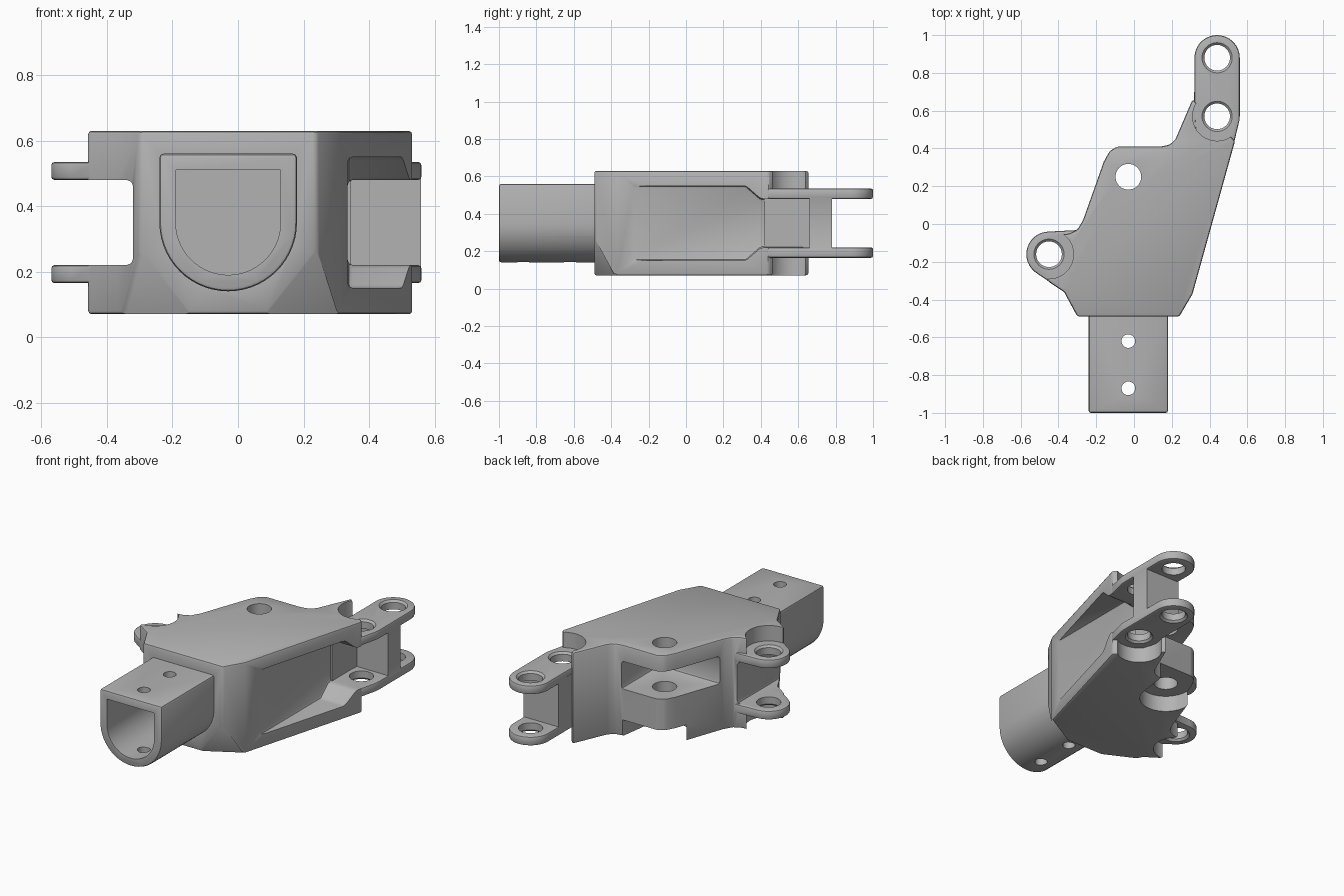
import bpy, bmesh, math
from mathutils import Vector, Matrix
from mathutils.geometry import convex_hull_2d

old = bpy.data.objects.get("Cube")
if old:
    bpy.data.objects.remove(old, do_unlink=True)

MID = 0.35          # height of the mid plane
GREY = (0.45, 0.45, 0.45, 1)
metal = bpy.data.materials.new("plain grey metal")
metal.diffuse_color = GREY
metal.use_nodes = True
metal.node_tree.nodes["Principled BSDF"].inputs["Base Color"].default_value = GREY


def finish(bm, name):
    bmesh.ops.recalc_face_normals(bm, faces=bm.faces)
    mesh = bpy.data.meshes.new(name)
    bm.to_mesh(mesh)
    bm.free()
    mesh.materials.append(metal)
    ob = bpy.data.objects.new(name, mesh)
    bpy.context.collection.objects.link(ob)
    return ob


def prism(name, pts, lo, hi, axis="z", soft=0.0):
    """Extrude a 2D outline along an axis, optionally rounding its edges."""
    place = {"z": lambda a, b, h: (a, b, h),
             "x": lambda a, b, h: (h, a, b),
             "y": lambda a, b, h: (a, h, b)}[axis]
    bm = bmesh.new()
    face = bm.faces.new([bm.verts.new(place(a, b, lo)) for a, b in pts])
    new = bmesh.ops.extrude_face_region(bm, geom=[face])["geom"]
    step = Vector(place(0, 0, hi - lo))
    bmesh.ops.translate(bm, vec=step, verts=[v for v in new if isinstance(v, bmesh.types.BMVert)])
    bmesh.ops.recalc_face_normals(bm, faces=bm.faces)
    if soft:
        edges = [e for e in bm.edges if e.calc_face_angle(0) > 0.5]
        bmesh.ops.bevel(bm, geom=edges, offset=soft, segments=2, profile=0.5,
                        affect="EDGES", clamp_overlap=True)
    return finish(bm, name)


def box(name, x, y, z, soft=0.0):
    return prism(name, [(x[0], y[0]), (x[1], y[0]), (x[1], y[1]), (x[0], y[1])], z[0], z[1], "z", soft)


def cone(name, c, r1, r2, lo, hi):
    bm = bmesh.new()
    bmesh.ops.create_cone(bm, cap_ends=True, segments=40, radius1=r1, radius2=r2, depth=hi - lo,
                          matrix=Matrix.Translation((c[0], c[1], (lo + hi) / 2)))
    return finish(bm, name)


def solid_hull(name, pts):
    bm = bmesh.new()
    for p in pts:
        bm.verts.new(p)
    bmesh.ops.convex_hull(bm, input=bm.verts)
    return finish(bm, name)


def arc(c, r, a, b, n):
    return [(c[0] + r * math.cos(math.radians(a + (b - a) * i / n)),
             c[1] + r * math.sin(math.radians(a + (b - a) * i / n))) for i in range(n + 1)]


def hull_outline(pts):
    return [pts[i] for i in convex_hull_2d([Vector(p) for p in pts])]


def combine(ob, other, op="DIFFERENCE"):
    mod = ob.modifiers.new("join", "BOOLEAN")
    mod.operation, mod.solver, mod.object = op, "EXACT", other
    bpy.context.view_layer.objects.active = ob
    bpy.ops.object.modifier_apply(modifier=mod.name)
    bpy.data.objects.remove(other, do_unlink=True)


def flip(z):
    return 2 * MID - z


BOSS, SIDE, REAR, INNER = (-0.03, 0.25), (-0.45, -0.16), (0.44, 0.88), (0.44, 0.57)

# Main block
back_edge = [(0.31, 0.66), (0.22, 0.45), (0.19, 0.42), (0.14, 0.41), (-0.09, 0.41), (-0.13, 0.385),
             (-0.16, 0.33), (-0.27, 0.02), (-0.30, -0.03), (-0.34, -0.05)]
outline = [(-0.30, -0.49), (0.24, -0.49), (0.31, -0.37), (0.535, 0.44)] + back_edge + \
          [(-0.42, -0.06), (-0.46, -0.30), (-0.37, -0.36)]
bracket = prism("bracket_body", outline, 0.07, 0.63, soft=0.012)

# Raised rims along the back edge, above and below
for top, radius in ((True, 0.15), (False, 0.19)):
    inner = [(-0.36, -0.13), (-0.25, 0.03), (-0.21, 0.12)] + arc(BOSS, radius, 208, 370, 14) + \
            [(0.17, 0.355), (0.22, 0.37), (0.31, 0.59)]
    z = (0.6, 0.69) if top else (0.01, 0.1)
    rim = prism("rim", inner + back_edge, *z, soft=0.01)
    for slope in ([(-0.3, 0.56), (-0.13, 0.63), (0, 0.692), (0, 0.8), (-0.3, 0.8)],
                  [(0.53, 0.692), (0.68, 0.645), (0.68, 0.8), (0.53, 0.8)]):
        pts = slope if top else [(y, flip(h)) for y, h in slope]
        combine(rim, prism("slope", pts, -1, 1, "x"))
    combine(bracket, rim, "UNION")

# Clearance around the ears
for c in (SIDE, INNER):
    combine(bracket, cone("ear_relief", c, 0.13, 0.13, 0.53, 0.9))
    combine(bracket, cone("ear_relief", c, 0.13, 0.13, -0.2, flip(0.53)))
combine(bracket, box("side_slot", (-0.8, -0.32), (-0.6, 0.04), (0.22, 0.48), 0.02))

# Deep pocket in the slanted side
pocket = [(-0.31, 0.15), (0.32, 0.15), (0.4, 0.22), (0.66, 0.22)]
pocket += [(y, flip(h)) for y, h in reversed(pocket)]
combine(bracket, prism("pocket", pocket, 0.335, 0.9, "x", 0.015))

# Hinge slot at the back and the cut under the lower boss
combine(bracket, box("hinge_slot", (-0.8, 0.15), (0.045, 0.9), (0.36, 0.53), 0.015))
under = hull_outline(arc(BOSS, 0.15, 180, 360, 16) + [(0.17, 0.6), (-0.25, 0.6)])
combine(bracket, prism("boss_relief", under, -0.2, 0.17))

# Sloped lower front corners
for a, c, d in (((0.24, -0.49), 0.08, (0.31, -0.36)), ((-0.30, -0.49), -0.14, (-0.36, -0.38))):
    A = Vector((*a, 0.07))
    tri = [Vector((*a, 0.27)), Vector((c, -0.49, 0.07)), Vector((*d, 0.07))]
    combine(bracket, solid_hull("corner", tri + [A * 2 - sum(tri, Vector()) / 3]))

# Ear plates, one pair per side, with the web between the rear pair
side_ear = hull_outline(arc(SIDE, 0.12, 0, 350, 35) + [(-0.37, -0.36), (-0.26, -0.36), (-0.26, -0.03)])
rear_ear = hull_outline(arc(REAR, 0.12, 0, 350, 35) + arc(INNER, 0.12, 0, 350, 35) +
                        [(0.53, 0.43), (0.33, 0.43)])
for shape in (side_ear, rear_ear):
    for z in ((0.165, 0.22), (0.48, 0.535)):
        combine(bracket, prism("ear", shape, *z, soft=0.01), "UNION")
combine(bracket, box("web", (0.32, 0.558), (0.66, 0.78), (0.2, 0.5)), "UNION")
combine(bracket, box("web_wall", (0.318, 0.345), (0.42, 0.7), (0.2, 0.5)), "UNION")


# Hollow front tube with a flat top and a round bottom
def tube_outline(r, top):
    return [(-0.03 + r, top), (-0.03 - r, top)] + arc((-0.03, MID), r, 180, 360, 28)


combine(bracket, prism("tube", tube_outline(0.21, 0.56), -1, -0.46, "y", 0.012), "UNION")
combine(bracket, prism("tube_bore", tube_outline(0.16, 0.51), -1.1, -0.5, "y"))
for y in (-0.62, -0.87):
    combine(bracket, cone("pin_hole", (-0.03, y), 0.036, 0.036, 0, 0.7))

# Hinge and ear holes with chamfered mouths
for c in (BOSS, SIDE, REAR, INNER):
    combine(bracket, cone("hole", c, 0.068, 0.068, -0.2, 0.9))
for c in (SIDE, REAR, INNER):
    combine(bracket, cone("mouth", c, 0.065, 0.085, 0.52, 0.54))
    combine(bracket, cone("mouth", c, 0.085, 0.065, 0.16, 0.18))
combine(bracket, cone("boss_mouth", BOSS, 0.066, 0.104, 0.655, 0.695))

# Smooth shading with sharp edges kept
bpy.ops.object.select_all(action="DESELECT")
bracket.select_set(True)
bpy.context.view_layer.objects.active = bracket
bpy.ops.object.shade_smooth_by_angle(angle=math.radians(35))
